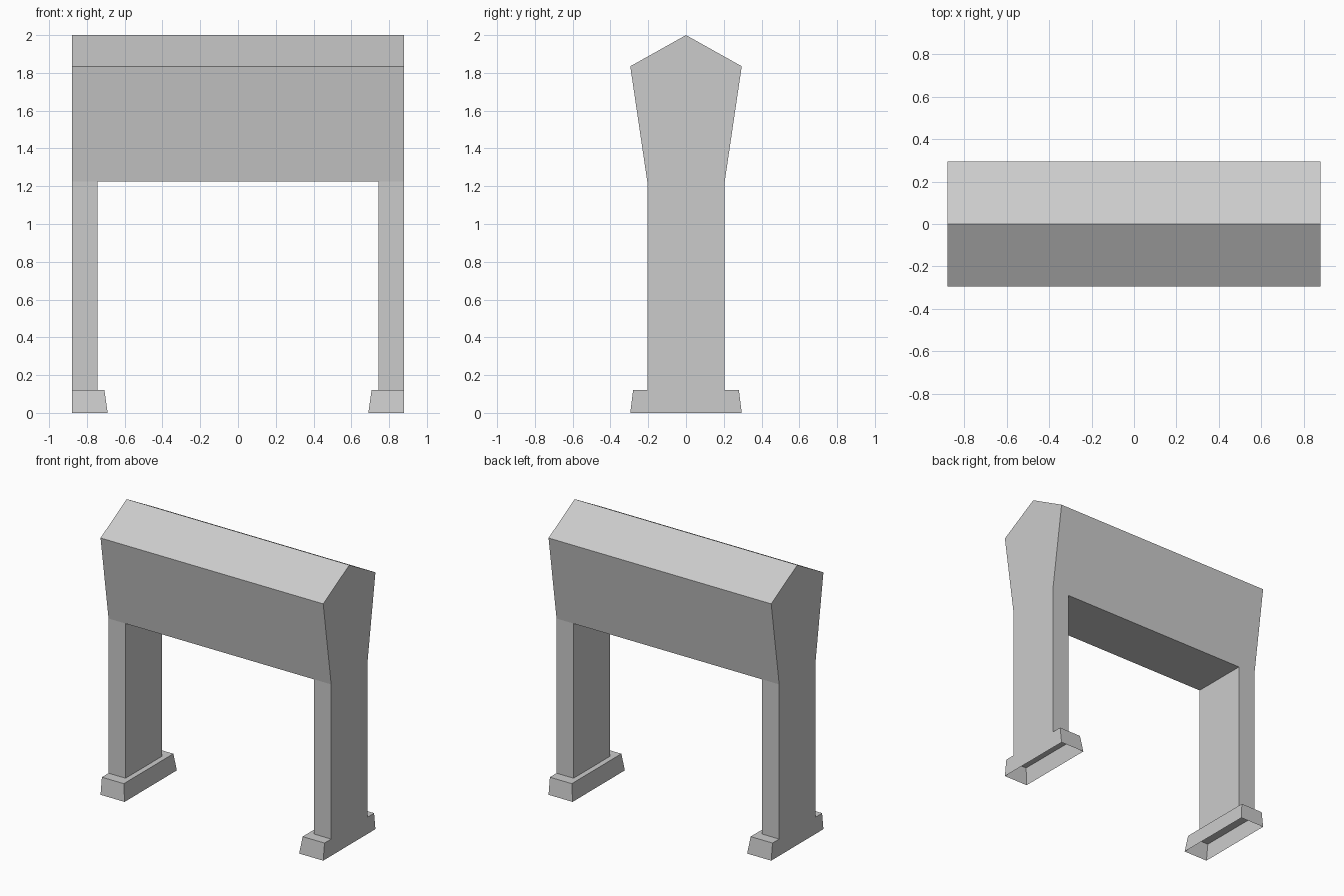
import bpy, bmesh

if "Cube" in bpy.data.objects:
    bpy.data.objects.remove(bpy.data.objects["Cube"])

END, INNER = 0.88, 0.745        # outer end and inner leg face in x
LEG_Y, LEG_TOP, FOOT_TOP = 0.205, 1.225, 0.12


def make_object(name, bm):
    bmesh.ops.recalc_face_normals(bm, faces=bm.faces[:])
    mesh = bpy.data.meshes.new(name)
    bm.to_mesh(mesh)
    bm.free()
    obj = bpy.data.objects.new(name, mesh)
    bpy.context.collection.objects.link(obj)
    return obj


# Beam with flared sides and gabled top, legs drawn down from its two ends
profile = [(-LEG_Y, LEG_TOP), (LEG_Y, LEG_TOP), (0.295, 1.835), (0, 2.0), (-0.295, 1.835)]
bm = bmesh.new()
end_face = bm.faces.new([bm.verts.new((-END, y, z)) for y, z in profile])
ext = bmesh.ops.extrude_face_region(bm, geom=[end_face], use_keep_orig=True)
bmesh.ops.translate(bm, vec=(2 * END, 0, 0),
                    verts=[g for g in ext["geom"] if isinstance(g, bmesh.types.BMVert)])
for x in (-INNER, INNER):
    bmesh.ops.bisect_plane(bm, geom=bm.verts[:] + bm.edges[:] + bm.faces[:],
                           plane_co=(x, 0, 0), plane_no=(1, 0, 0))
leg_tops = [f for f in bm.faces
            if all(abs(v.co.z - LEG_TOP) < 1e-4 for v in f.verts)
            and abs(f.calc_center_median().x) > INNER]
for face in leg_tops:
    ext = bmesh.ops.extrude_discrete_faces(bm, faces=[face])
    low = ext["faces"][0]
    bmesh.ops.translate(bm, vec=(0, 0, FOOT_TOP - LEG_TOP), verts=low.verts[:])
    bmesh.ops.delete(bm, geom=[low], context='FACES_ONLY')
bmesh.ops.remove_doubles(bm, verts=bm.verts[:], dist=1e-4)
make_object("beam_and_legs", bm)


# Tapered feet, hollow underneath and flush with the outer ends
def foot(name, side):
    bm = bmesh.new()
    rings = []
    for z, inner, half in ((0, 0.69, 0.295), (FOOT_TOP, 0.707, 0.28)):
        rings.append([bm.verts.new((side * x, y, z)) for x, y in
                      ((inner, -half), (END, -half), (END, half), (inner, half))])
    low, high = rings
    for i in range(4):
        j = (i + 1) % 4
        bm.faces.new((low[i], low[j], high[j], high[i]))
    bm.faces.new(high)
    make_object(name, bm)


foot("right_foot", 1)
foot("left_foot", -1)
